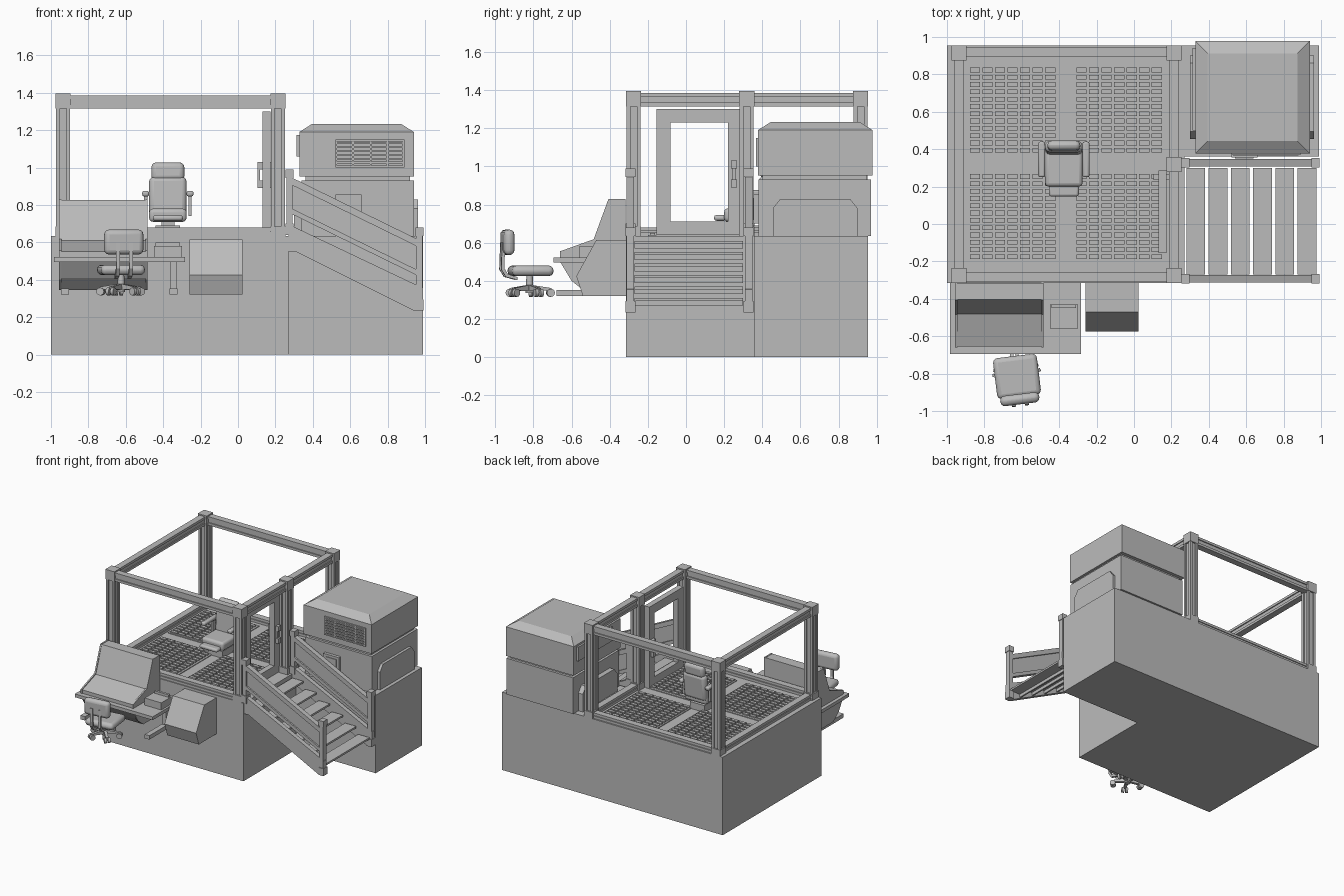
import bpy, bmesh, math
from mathutils import Matrix, Vector

cube = bpy.data.objects.get("Cube")
if cube:
    bpy.data.objects.remove(cube, do_unlink=True)

grey = bpy.data.materials.new("plain_grey")
grey.use_nodes = True
grey.diffuse_color = (0.5, 0.5, 0.5, 1)
grey.node_tree.nodes["Principled BSDF"].inputs["Base Color"].default_value = (0.5, 0.5, 0.5, 1)


def finish(name, bm, bevel=0, segments=1, matrix=None):
    bmesh.ops.recalc_face_normals(bm, faces=bm.faces)
    if matrix:
        bm.transform(matrix)
    mesh = bpy.data.meshes.new(name)
    bm.to_mesh(mesh)
    bm.free()
    mesh.materials.append(grey)
    ob = bpy.data.objects.new(name, mesh)
    bpy.context.collection.objects.link(ob)
    if bevel:
        mod = ob.modifiers.new("rounding", "BEVEL")
        mod.width, mod.segments = bevel, segments
    if segments > 1:
        bpy.context.view_layer.objects.active = ob
        ob.select_set(True)
        bpy.ops.object.shade_smooth_by_angle(angle=math.radians(40))
        ob.select_set(False)
    return ob


def add_box(bm, x0, x1, y0, y1, z0, z1):
    m = Matrix.Translation(((x0 + x1) / 2, (y0 + y1) / 2, (z0 + z1) / 2))
    m = m @ Matrix.Diagonal((x1 - x0, y1 - y0, z1 - z0, 1))
    bmesh.ops.create_cube(bm, size=1, matrix=m)


def boxes(name, *items, **options):
    bm = bmesh.new()
    for item in items:
        add_box(bm, *item)
    return finish(name, bm, **options)


def prism(name, points, axis, start, end, **options):
    """Extrude a profile along x (points are y, z) or y (points are x, z)."""
    place = (lambda p: (start, *p)) if axis == "x" else (lambda p: (p[0], start, p[1]))
    bm = bmesh.new()
    face = bm.faces.new([bm.verts.new(place(p)) for p in points])
    ext = bmesh.ops.extrude_face_region(bm, geom=[face])
    move = Vector((end - start, 0, 0) if axis == "x" else (0, end - start, 0))
    bmesh.ops.translate(bm, vec=move, verts=[v for v in ext["geom"] if isinstance(v, bmesh.types.BMVert)])
    return finish(name, bm, **options)


# L-shaped base
BACK, FRONT, FLOOR = 0.955, -0.315, 0.635
bm = bmesh.new()
outline = [(-1, FRONT), (0.27, FRONT), (0.27, 0.36), (0.99, 0.36), (0.99, BACK), (-1, BACK)]
face = bm.faces.new([bm.verts.new((x, y, 0)) for x, y in outline])
ext = bmesh.ops.extrude_face_region(bm, geom=[face])
bmesh.ops.translate(bm, vec=(0, 0, FLOOR), verts=[v for v in ext["geom"] if isinstance(v, bmesh.types.BMVert)])
finish("base", bm)

# Floor panels with raised tread bars
panels, treads = [], []
for x0 in (-0.89, -0.32):
    for y0 in (-0.2, 0.37):
        panels.append((x0, x0 + 0.485, y0, y0 + 0.485, FLOOR, FLOOR + 0.006))
        for i in range(7):
            for j in range(12):
                x, y = x0 + 0.012 + i * 0.067, y0 + 0.012 + j * 0.039
                treads.append((x, x + 0.055, y, y + 0.025, FLOOR + 0.006, FLOOR + 0.015))
boxes("floor_panels", *panels)
boxes("floor_tread", *treads)

# Grooved corner posts with caps
TOP = 1.395
for n, (x, y) in enumerate([(-0.935, 0.915), (0.213, 0.915), (0.213, 0.318), (-0.935, -0.275), (0.213, -0.275)]):
    items = [(x - .028, x + .028, y - .028, y + .028, FLOOR, TOP - 0.02),
             (x - .04, x + .04, y - .04, y + .04, TOP - 0.08, TOP),
             (x - .04, x + .04, y - .04, y + .04, FLOOR, FLOOR + 0.05)]
    for sx in (-1, 1):
        for sy in (-1, 1):
            cx, cy = x + sx * .027, y + sy * .027
            items.append((cx - .01, cx + .01, cy - .01, cy + .01, FLOOR, TOP - 0.02))
    boxes("frame_post_%d" % n, *items)


def beam(name, axis, a, b, c, z0, z1):
    items = []
    for half, lo, hi in ((.018, z0, z1), (.026, z0, z0 + .02), (.026, z1 - .02, z1)):
        if axis == "x":
            items.append((a, b, c - half, c + half, lo, hi))
        else:
            items.append((c - half, c + half, a, b, lo, hi))
    boxes(name, *items)


# Top beams and low sill rails
for label, z0, z1 in (("top_beam", 1.315, 1.385), ("sill_rail", FLOOR, 0.68)):
    beam("back_" + label, "x", -0.9, 0.18, 0.918, z0, z1)
    beam("front_" + label, "x", -0.9, 0.18, -0.282, z0, z1)
    beam("left_" + label, "y", -0.24, 0.88, -0.935, z0, z1)
    beam("right_rear_" + label, "y", 0.35, 0.88, 0.213, z0, z1)
beam("right_front_top_beam", "y", -0.24, 0.285, 0.213, 1.315, 1.385)

# Door with handle
boxes("door_frame", (.13, .175, -.155, -.08, .64, 1.3), (.13, .175, .22, .285, .64, 1.3),
      (.13, .175, -.08, .22, 1.23, 1.3), (.13, .175, -.08, .22, .64, .71))
for side, x in (("inner", 0.105), ("outer", 0.175)):
    boxes(side + "_door_handle", (x, x + .025, .235, .268, .89, .93), (x, x + .025, .235, .268, .99, 1.03),
          (x, x + .012, .242, .262, .93, .99))

# Stairs: treads, stringers, panelled handrails
SLOPE = -0.49


def sloped(name, x0, x1, top, bottom, y0, y1):
    drop = SLOPE * (x1 - x0)
    prism(name, [(x0, bottom), (x1, bottom + drop), (x1, top + drop), (x0, top)], "y", y0, y1)


for i in range(6):
    x, z = 0.28 + i * 0.119, 0.61 - i * 0.06
    boxes("stair_tread_%d" % i, (x, x + .1, -.27, .3, z - .015, z), (x, x + .012, -.27, .3, z - .04, z - .015))
for label, y in (("front", -0.292), ("rear", 0.328)):
    prism(label + "_stringer", [(.27, .55), (.31, .55), (.94, .235), (.99, .235), (.99, .355), (.295, .685), (.27, .685)],
          "y", y - .018, y + .018)
    sloped(label + "_rail_panel", .29, .955, .94, .755, y - .008, y + .008)
    sloped(label + "_handrail", .29, .955, .945, .905, y - .02, y + .02)
    sloped(label + "_lower_rail", .29, .955, .78, .75, y - .02, y + .02)
    for x, z0, z1 in ((.275, .64, .99), (.97, .235, .68)):
        boxes(label + "_stair_post", (x - .017, x + .017, y - .02, y + .02, z0, z1),
              (x - .022, x + .022, y - .026, y + .026, z1 - .045, z1),
              (x - .022, x + .022, y - .026, y + .026, z0, z0 + .06))

# Machine cabinet: lower body, recessed neck, upper body with chamfered lid
boxes("cabinet_lower", (.34, .94, .38, .97, FLOOR, .93))
boxes("cabinet_neck", (.36, .92, .4, .95, .92, .96))
boxes("cabinet_upper", (.328, .94, .377, .978, .953, 1.19))
bm = bmesh.new()
add_box(bm, .328, .94, .377, .978, 1.19, 1.232)
for v in bm.verts:
    if v.co.z > 1.2:
        v.co.x += math.copysign(.066, .634 - v.co.x)
        v.co.y += math.copysign(.066, .677 - v.co.y)
finish("cabinet_lid", bm)
hatch = [(.455, FLOOR), (.9, FLOOR), (.9, .78), (.86, .83), (.495, .83), (.455, .78)]
prism("right_hatch", hatch, "x", .94, .962)
prism("left_hatch", hatch, "x", .3, .34)
boxes("cabinet_side_box", (.313, .33, .5, .94, 1.06, 1.175))
boxes("cabinet_front_box", (.52, .66, .355, .38, .70, .855), (.54, .64, .35, .356, .72, .835))

# Louvred vent
slats = [(.52, .89, .368, .378, 1.0, 1.01), (.52, .89, .368, .378, 1.14, 1.15)]
slats += [(x, x + .01, .368, .378, 1.0, 1.15) for x in (.52, .61, .705, .795, .88)]
slats += [(.53, .88, .366, .378, 1.02 + i * .021, 1.031 + i * .021) for i in range(6)]
boxes("vent", *slats)

# Control console, desk and legs
prism("console", [(-.318, .825), (-.405, .825), (-.48, .61), (-.655, .55), (-.655, .495), (-.6, .41),
                  (-.53, .345), (-.318, .345)], "x", -.945, -.495)
cheek = [(-.316, .828), (-.407, .828), (-.484, .618), (-.66, .555), (-.66, .5), (-.6, .4), (-.53, .345), (-.316, .345)]
for label, x in (("right", -.957), ("left", -.495)):
    prism(label + "_console_cheek", cheek, "x", x, x + .012)
boxes("desk_top", (-.985, -.283, -.695, -.315, .495, .522))
for label, x in (("right", -.945), ("left", -.365)):
    boxes(label + "_desk_leg", (x, x + .042, -.68, -.315, .32, .352), (x + .005, x + .037, -.46, -.38, .35, .5))
boxes("desk_box", (-.45, -.3, -.56, -.43, .522, .58), (-.44, -.31, -.45, -.43, .58, .6))

# Wedge-shaped wall box
prism("wall_box", [(-.315, .615), (-.47, .615), (-.575, .425), (-.54, .32), (-.315, .32)], "x", -.26, .025)

# Operator seat on the platform
boxes("seat_pedestal", (-.44, -.31, .24, .39, FLOOR, .69), (-.41, -.34, .27, .36, .69, .72))
boxes("seat_cushion", (-.475, -.275, .2, .42, .71, .78), bevel=.02, segments=3)
lean = Matrix.Translation((-.375, .4, .76)) @ Matrix.Rotation(-.08, 4, "X")
boxes("seat_back", (-.1, .1, -.03, .03, -.02, .19), bevel=.025, segments=3, matrix=lean)
boxes("seat_headrest", (-.088, .088, -.025, .027, .17, .268), bevel=.025, segments=3, matrix=lean)
boxes("seat_footrest", (-.455, -.295, .147, .21, .715, .745), bevel=.012, segments=2)
for x in (-.512, -.275):
    boxes("seat_armrest", (x, x + .037, .25, .44, .845, .875), bevel=.01, segments=2)
    boxes("armrest_bracket", (x + .01, x + .027, .37, .4, .74, .85))

# Swivel chair, slightly turned
turn = Matrix.Translation((-.625, -.82, 0)) @ Matrix.Rotation(math.radians(7), 4, "Z")
boxes("chair_seat", (-.118, .118, -.105, .115, .425, .48), bevel=.025, segments=3, matrix=turn)
boxes("chair_back", (-.105, .105, -.145, -.09, .535, .668), bevel=.025, segments=3, matrix=turn)
for x in (-.045, .025):
    prism("chair_back_bracket", [(-.07, .405), (-.13, .42), (-.155, .46), (-.15, .6), (-.135, .6), (-.138, .465),
                                 (-.12, .435), (-.07, .42)], "x", x, x + .02, matrix=turn)
bm = bmesh.new()
bmesh.ops.create_cone(bm, cap_ends=True, segments=16, radius1=.022, radius2=.016, depth=.1,
                      matrix=Matrix.Translation((0, 0, .385)))
finish("chair_stem", bm, segments=2, matrix=turn)
for i in range(5):
    spoke = turn @ Matrix.Rotation(math.radians(72 * i + 18), 4, "Z")
    prism("chair_foot", [(0, .345), (.115, .35), (.115, .362), (0, .38)], "y", -.011, .011, matrix=spoke)
    bm = bmesh.new()
    for y in (-.014, .014):
        wheel = Matrix.Translation((.11, y, .337)) @ Matrix.Rotation(math.pi / 2, 4, "X")
        bmesh.ops.create_cone(bm, cap_ends=True, segments=12, radius1=.021, radius2=.021, depth=.018, matrix=wheel)
    finish("chair_caster", bm, segments=2, matrix=spoke)
